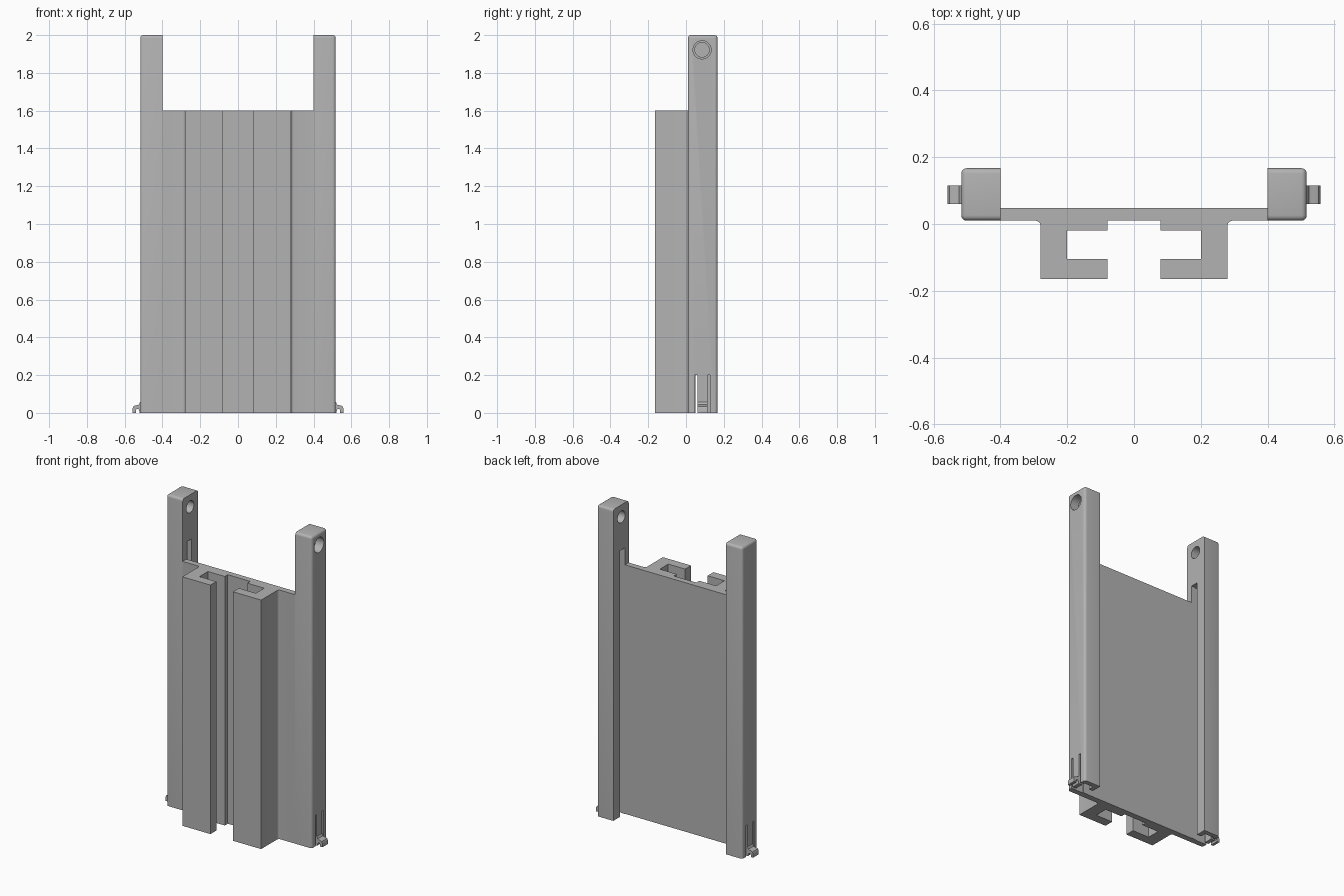
import bpy, bmesh, math
from mathutils import Matrix

default = bpy.data.objects.get("Cube")
if default:
    bpy.data.objects.remove(default, do_unlink=True)

grey = bpy.data.materials.new("plain grey")
grey.use_nodes = True
colour = (0.45, 0.45, 0.45, 1)
grey.diffuse_color = colour
grey.node_tree.nodes["Principled BSDF"].inputs["Base Color"].default_value = colour


def make(name, bm):
    bmesh.ops.recalc_face_normals(bm, faces=bm.faces[:])
    mesh = bpy.data.meshes.new(name)
    bm.to_mesh(mesh)
    bm.free()
    mesh.materials.append(grey)
    obj = bpy.data.objects.new(name, mesh)
    bpy.context.collection.objects.link(obj)
    return obj


def activate(obj):
    bpy.ops.object.select_all(action='DESELECT')
    obj.select_set(True)
    bpy.context.view_layer.objects.active = obj


def smooth(obj):
    activate(obj)
    bpy.ops.object.shade_smooth_by_angle(angle=math.radians(35))


def box_mesh(x, y, z):
    bm = bmesh.new()
    bmesh.ops.create_cube(bm, size=1)
    for v in bm.verts:
        v.co = [r[0] if c < 0 else r[1] for c, r in zip(v.co, (x, y, z))]
    return bm


def prism(name, points, direction):
    """Extrude a closed outline along a direction."""
    bm = bmesh.new()
    face = bm.faces.new([bm.verts.new(p) for p in points])
    result = bmesh.ops.extrude_face_region(bm, geom=[face], use_keep_orig=True)
    moved = [g for g in result["geom"] if isinstance(g, bmesh.types.BMVert)]
    bmesh.ops.translate(bm, verts=moved, vec=direction)
    return make(name, bm)


def cylinder_x(x0, x1, y, z, radius):
    bm = bmesh.new()
    place = Matrix.Translation(((x0 + x1) / 2, y, z)) @ Matrix.Rotation(math.pi / 2, 4, 'Y')
    bmesh.ops.create_cone(bm, cap_ends=True, segments=32, radius1=radius,
                          radius2=radius, depth=abs(x1 - x0), matrix=place)
    return bm


def cut(obj, bm):
    cutter = make("cutter", bm)
    cutter.hide_render = True
    mod = obj.modifiers.new("cut", 'BOOLEAN')
    mod.operation, mod.solver, mod.object = 'DIFFERENCE', 'EXACT', cutter
    activate(obj)
    bpy.ops.object.modifier_apply(modifier=mod.name)
    bpy.data.objects.remove(cutter, do_unlink=True)


# Panel with the slotted rails on its front, as one extruded outline
fillet = [(0.295 - 0.015 * math.sin(a), -0.005 + 0.015 * math.cos(a))
          for a in (math.pi / 8 * i for i in range(5))]
half = [(0.4, 0.048), (0.4, 0.01)] + fillet + [
    (0.28, -0.165), (0.08, -0.165), (0.08, -0.105), (0.2, -0.105),
    (0.2, -0.02), (0.08, -0.02), (0.08, 0.01)]
outline = half + [(-x, y) for x, y in reversed(half)]
smooth(prism("panel_with_rails", [(x, y, 0) for x, y in outline], (0, 0, 1.6)))

# Snap hook outline, x outwards and z up
hook = [(0.515, 0.06), (0.52, 0.055), (0.524, 0.045), (0.532, 0.041), (0.543, 0.04),
        (0.553, 0.035), (0.558, 0.025), (0.558, 0), (0.541, 0), (0.541, 0.015),
        (0.536, 0.021), (0.529, 0.021), (0.524, 0.015), (0.52, 0), (0.515, 0)]

for side, word in ((1, "left"), (-1, "right")):
    def span(a, b):
        return sorted((side * a, side * b))

    # Post with rounded outer and top edges
    bm = box_mesh(span(0.4, 0.517), (0.01, 0.167), (0, 2))
    edges = []
    for e in bm.edges:
        mid = (e.verts[0].co + e.verts[1].co) / 2
        if abs(mid.x) > 0.41 and mid.z > 0.01:
            edges.append(e)
    bmesh.ops.bevel(bm, geom=edges, offset=0.016, segments=4, profile=0.5,
                    affect='EDGES')
    post = make(word + "_post", bm)

    # Hollow channel, its inner slot and the slits beside the snap tongue
    cut(post, box_mesh(span(0.43, 0.495), (0.045, 0.137), (-0.1, 1.71)))
    cut(post, box_mesh(span(0.38, 0.45), (0.05, 0.1), (-0.1, 1.71)))
    for slit in ((0.046, 0.06), (0.115, 0.128)):
        cut(post, box_mesh(span(0.47, 0.6), slit, (-0.1, 0.2)))

    # Pivot hole: stepped and open on the left, blind on the right
    if side > 0:
        cut(post, cylinder_x(0.35, 0.6, 0.085, 1.922, 0.038))
        cut(post, cylinder_x(0.46, 0.6, 0.085, 1.922, 0.048))
    else:
        cut(post, cylinder_x(-0.46, -0.35, 0.085, 1.922, 0.038))
    smooth(post)

    # Snap hook at the foot of the tongue
    smooth(prism(word + "_snap_hook", [(side * x, 0.06, z) for x, z in hook],
                 (0, 0.055, 0)))
